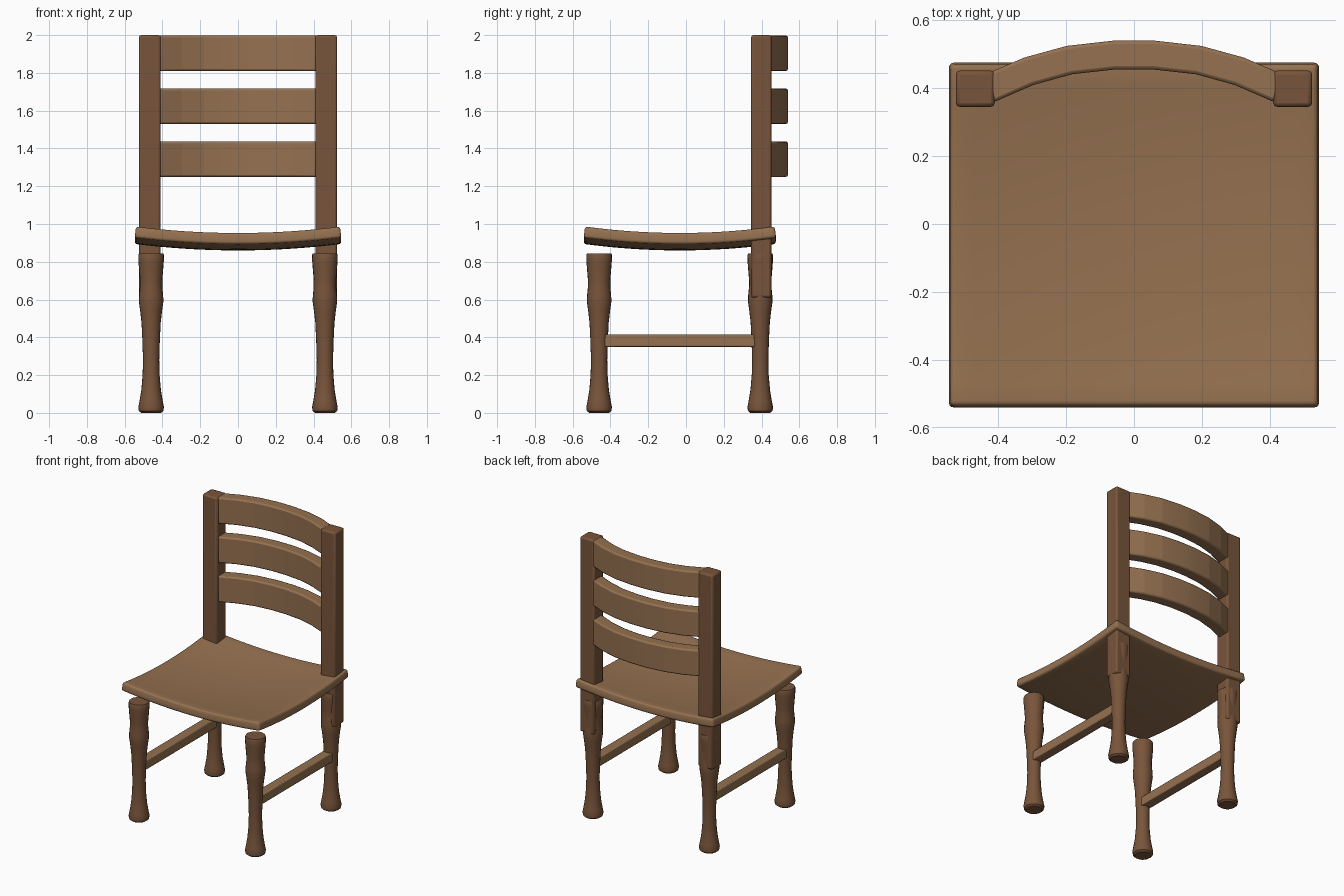
import bpy, bmesh, math

if "Cube" in bpy.data.objects:
    bpy.data.objects.remove(bpy.data.objects["Cube"])


def material(name, color):
    m = bpy.data.materials.new(name)
    m.diffuse_color = (*color, 1)
    m.use_nodes = True
    m.node_tree.nodes["Principled BSDF"].inputs["Base Color"].default_value = m.diffuse_color
    return m


LIGHT = material("light_wood", (0.30, 0.165, 0.08))
DARK = material("dark_wood", (0.19, 0.09, 0.043))


def finish(name, bm, mat, bevel=0.0, segments=2, angle=35, solid=0.0):
    bmesh.ops.recalc_face_normals(bm, faces=bm.faces)
    me = bpy.data.meshes.new(name)
    bm.to_mesh(me)
    bm.free()
    ob = bpy.data.objects.new(name, me)
    bpy.context.collection.objects.link(ob)
    me.materials.append(mat)
    if solid:
        s = ob.modifiers.new("thickness", 'SOLIDIFY')
        s.thickness, s.offset = solid, -1
    if bevel:
        b = ob.modifiers.new("bevel", 'BEVEL')
        b.width, b.segments = bevel, segments
        b.limit_method, b.angle_limit = 'ANGLE', math.radians(40)
    bpy.ops.object.select_all(action='DESELECT')
    ob.select_set(True)
    bpy.context.view_layer.objects.active = ob
    bpy.ops.object.shade_smooth_by_angle(angle=math.radians(angle))
    return ob


def box(name, lo, hi, mat, bevel):
    bm = bmesh.new()
    bmesh.ops.create_cube(bm, size=1)
    for v in bm.verts:
        v.co = [(a + b) / 2 + c * (b - a) for a, b, c in zip(lo, hi, v.co)]
    return finish(name, bm, mat, bevel)


def lathe(name, profile, x, y, mat, sides=20):
    bm = bmesh.new()
    rings = [[bm.verts.new((x + r * math.cos(2 * math.pi * i / sides),
                            y + r * math.sin(2 * math.pi * i / sides), z))
              for i in range(sides)] for r, z in profile]
    for a, b in zip(rings, rings[1:]):
        for i in range(sides):
            j = (i + 1) % sides
            bm.faces.new((a[i], a[j], b[j], b[i]))
    bm.faces.new(rings[0][::-1])
    bm.faces.new(rings[-1])
    return finish(name, bm, mat)


# dished seat
bm = bmesh.new()
bmesh.ops.create_grid(bm, x_segments=16, y_segments=16, size=1)
for v in bm.verts:
    u, w = v.co.x, v.co.y
    v.co = (0.54 * u, -0.0325 + 0.502 * w, 0.92 + 0.034 * (u * u + w * w))
finish("seat", bm, LIGHT, bevel=0.014, segments=3, solid=0.06)

# turned legs, back posts and side stretchers
LEG = [(0.052, 0), (0.065, 0.01), (0.068, 0.03), (0.062, 0.06), (0.052, 0.12),
       (0.045, 0.2), (0.043, 0.28), (0.046, 0.38), (0.051, 0.48), (0.058, 0.54),
       (0.065, 0.59), (0.064, 0.62), (0.059, 0.67), (0.059, 0.70), (0.064, 0.76),
       (0.067, 0.80), (0.068, 0.835), (0.064, 0.845)]
for side, s in (("left", -1), ("right", 1)):
    lathe(f"front_leg_{side}", LEG, 0.46 * s, -0.46, DARK)
    lathe(f"back_leg_{side}", LEG, 0.46 * s, 0.393, DARK)
    x0, x1 = sorted((0.41 * s, 0.525 * s))
    box(f"back_post_{side}", (x0, 0.345, 0.61), (x1, 0.452, 2.0), DARK, 0.012)
    x0, x1 = sorted((0.425 * s, 0.493 * s))
    box(f"stretcher_{side}", (x0, -0.44, 0.35), (x1, 0.373, 0.416), LIGHT, 0.006)

# curved back slats with flat facets
HALF = [(0.06, 0.4975), (0.19, 0.483), (0.31, 0.45), (0.43, 0.398)]
PATH = [(-x, y) for x, y in reversed(HALF)] + HALF
for n, (z0, z1) in enumerate(((1.25, 1.437), (1.53, 1.717), (1.81, 1.997))):
    bm = bmesh.new()
    rings = []
    for i, (x, y) in enumerate(PATH):
        (ax, ay), (bx, by) = PATH[max(i - 1, 0)], PATH[min(i + 1, len(PATH) - 1)]
        d = math.hypot(bx - ax, by - ay)
        nx, ny = -(by - ay) / d * 0.0425, (bx - ax) / d * 0.0425
        rings.append([bm.verts.new(c) for c in (
            (x - nx, y - ny, z0), (x + nx, y + ny, z0),
            (x + nx, y + ny, z1), (x - nx, y - ny, z1))])
    for a, b in zip(rings, rings[1:]):
        for i in range(4):
            bm.faces.new((a[i], a[(i + 1) % 4], b[(i + 1) % 4], b[i]))
    bm.faces.new(rings[0])
    bm.faces.new(rings[-1])
    finish(f"back_slat_{n + 1}", bm, LIGHT, bevel=0.01, angle=8)
